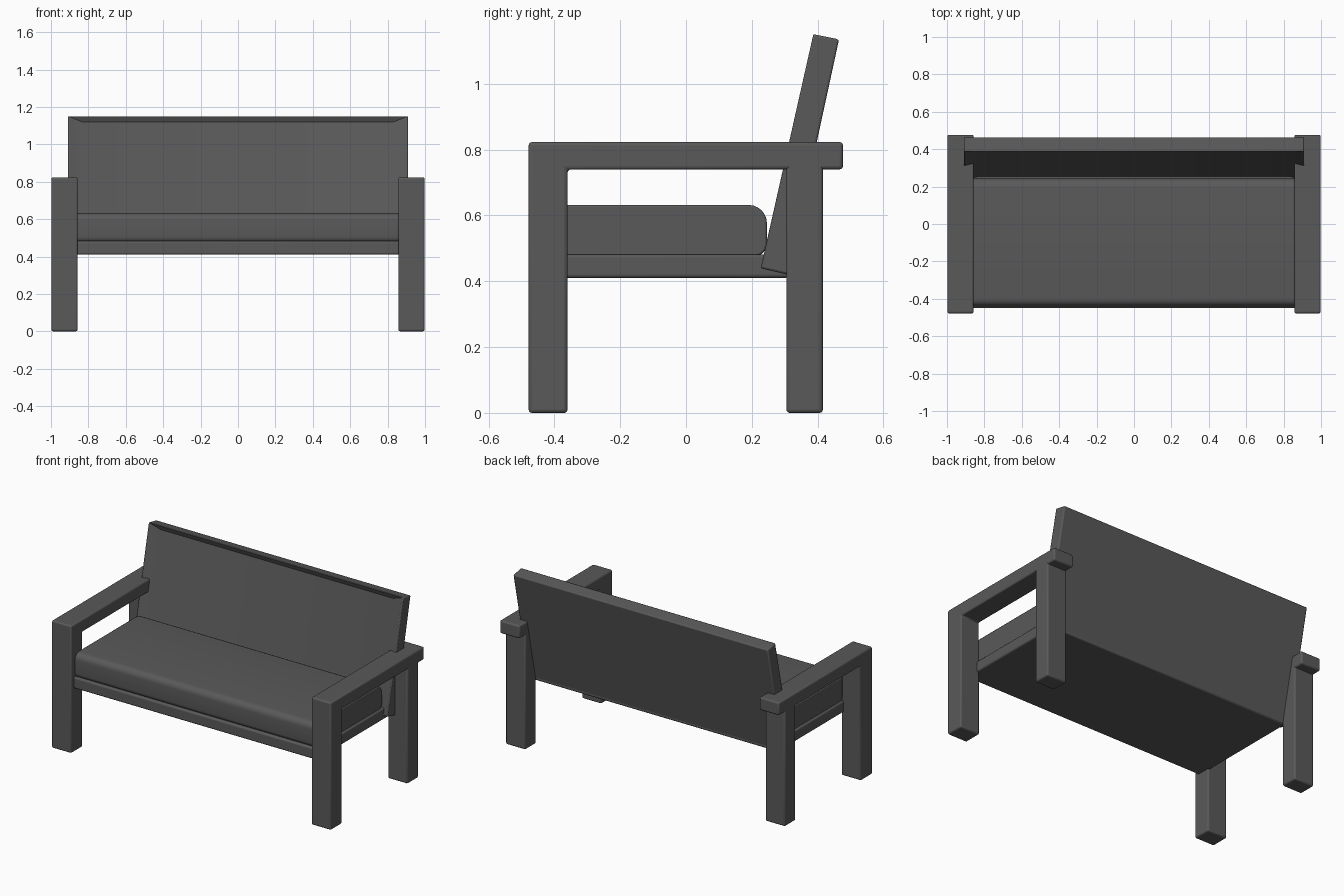
import bpy, bmesh, math
from mathutils import Vector

if "Cube" in bpy.data.objects:
    bpy.data.objects.remove(bpy.data.objects["Cube"])

mat = bpy.data.materials.new("dark grey")
mat.diffuse_color = (0.1, 0.1, 0.1, 1)
mat.use_nodes = True
mat.node_tree.nodes["Principled BSDF"].inputs["Base Color"].default_value = mat.diffuse_color


def finish(bm, name, bevel, segments=3):
    bmesh.ops.recalc_face_normals(bm, faces=bm.faces)
    mesh = bpy.data.meshes.new(name)
    bm.to_mesh(mesh)
    bm.free()
    mesh.materials.append(mat)
    ob = bpy.data.objects.new(name, mesh)
    bpy.context.collection.objects.link(ob)
    mod = ob.modifiers.new("soft edges", "BEVEL")
    mod.width, mod.segments = bevel, segments
    mod.limit_method = "ANGLE"
    mod.angle_limit = math.radians(40)
    bpy.ops.object.select_all(action="DESELECT")
    ob.select_set(True)
    bpy.context.view_layer.objects.active = ob
    bpy.ops.object.shade_smooth_by_angle(angle=math.radians(35))
    return ob


def extrude_x(profile, x0, x1):
    """Solid from a (y, z) outline swept along x."""
    bm = bmesh.new()
    face = bm.faces.new([bm.verts.new((x0, y, z)) for y, z in profile])
    res = bmesh.ops.extrude_face_region(bm, geom=[face])
    moved = [v for v in res["geom"] if isinstance(v, bmesh.types.BMVert)]
    bmesh.ops.translate(bm, verts=moved, vec=(x1 - x0, 0, 0))
    return bm


def box(name, x, y, z, bevel=0.01):
    outline = [(y[0], z[0]), (y[1], z[0]), (y[1], z[1]), (y[0], z[1])]
    return finish(extrude_x(outline, *x), name, bevel)


# Side frames: front leg with armrest as one L outline, plus back leg
for side, s in (("left", -1), ("right", 1)):
    x = sorted((s * 0.857, s * 0.998))
    arm = [(-0.478, 0), (-0.36, 0), (-0.36, 0.74), (0.477, 0.74),
           (0.477, 0.823), (-0.478, 0.823)]
    finish(extrude_x(arm, *x), side + "_front_leg_and_armrest", 0.01)
    box(side + "_back_leg", x, (0.305, 0.416), (0, 0.76))

# Seat base
box("seat_base", (-0.875, 0.875), (-0.45, 0.312), (0.41, 0.482))

# Seat cushion with rounded front and back
cushion = []
for cy, cz, r, start in ((-0.40, 0.592, 0.04, 180), (0.19, 0.576, 0.056, 90),
                         (0.206, 0.515, 0.04, 0), (-0.41, 0.505, 0.03, 270)):
    for i in range(7):
        a = math.radians(start - i * 15)
        cushion.append((cy + r * math.cos(a), cz + r * math.sin(a)))
finish(extrude_x(cushion, -0.86, 0.86), "seat_cushion", 0.006, 2)

# Leaning backrest with a recessed front panel
back = [(0.225, 0.44), (0.31, 0.42), (0.465, 1.135), (0.385, 1.151)]
bm = extrude_x(back, -0.91, 0.91)
bmesh.ops.recalc_face_normals(bm, faces=bm.faces)
front = min(bm.faces, key=lambda f: f.normal.y)
lean = front.normal.copy()
bmesh.ops.inset_region(bm, faces=[front], thickness=0.04)
for v in front.verts:
    v.co.x = math.copysign(0.83, v.co.x)
    v.co -= lean * 0.02
finish(bm, "backrest", 0.007, 2)
